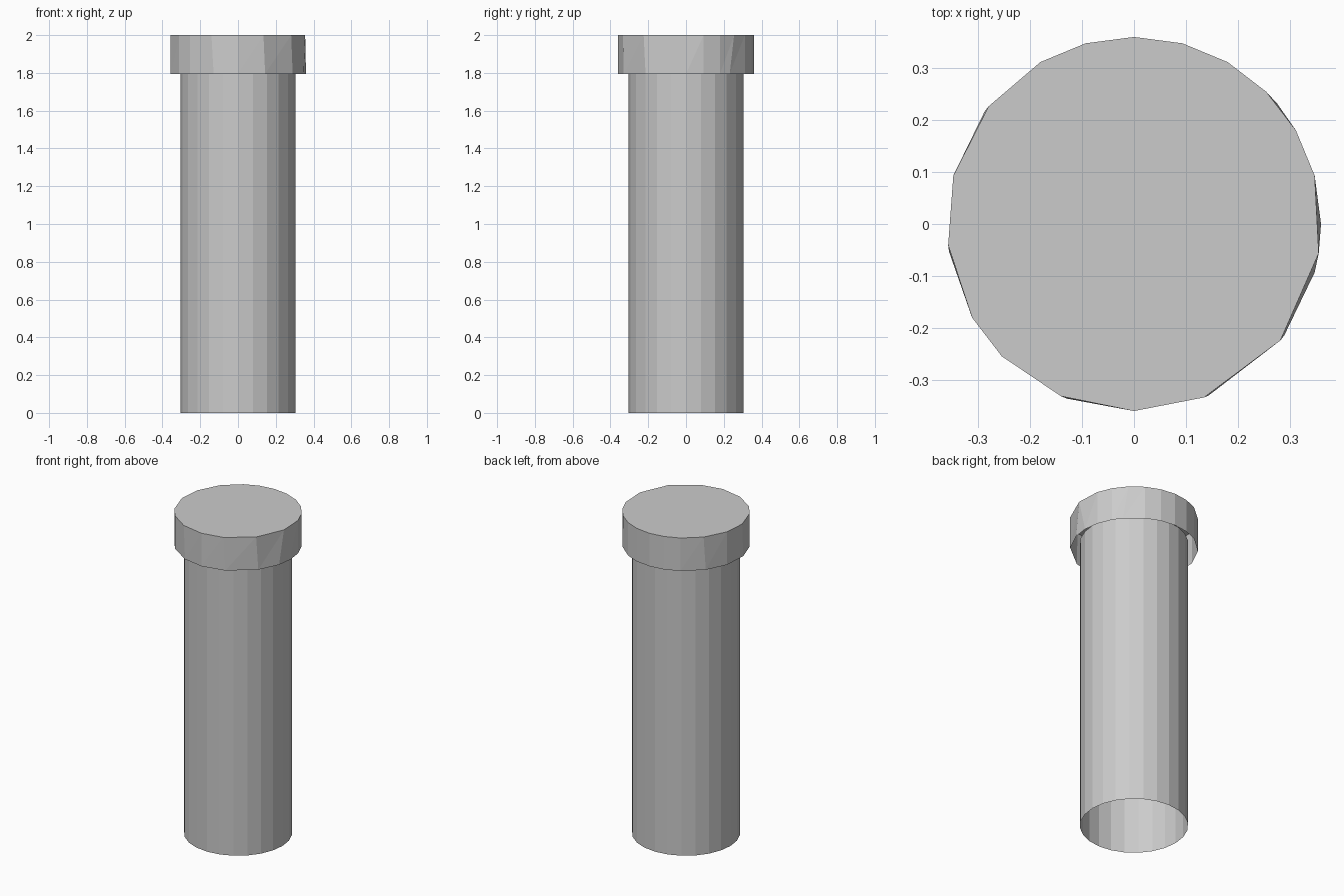
import bpy, bmesh
from math import radians, sin, cos

if "Cube" in bpy.data.objects:
    bpy.data.objects.remove(bpy.data.objects["Cube"])


def finish(bm, name):
    bmesh.ops.remove_doubles(bm, verts=bm.verts, dist=0.0005)
    bmesh.ops.recalc_face_normals(bm, faces=bm.faces)
    mesh = bpy.data.meshes.new(name)
    bm.to_mesh(mesh)
    bm.free()
    obj = bpy.data.objects.new(name, mesh)
    bpy.context.collection.objects.link(obj)
    return obj


def ring(bm, radius, z, angles):
    return [bm.verts.new((radius * cos(radians(a)), radius * sin(radians(a)), z))
            for a in angles]


def wall(bm, low, high):
    n = len(low)
    for i in range(n):
        j = (i + 1) % n
        # split into triangles so uneven facets stay flat
        bm.faces.new((low[i], low[j], high[j]))
        bm.faces.new((low[i], high[j], high[i]))


# Shaft: open 24-sided tube reaching a little way into the cap
bm = bmesh.new()
steps = [i * 15 for i in range(24)]
wall(bm, ring(bm, 0.305, 0, steps), ring(bm, 0.305, 1.84, steps))
finish(bm, "shaft")

# Cap: irregular low-poly cup, closed above and open below
top_angles = [-255, -240, -219, -195, -173.5, -150, -135, -113, -90,
              -68, -38.5, -9, -9, 15, 30, 45, 60, 75, 90]
low_angles = [-255, -240, -217, -195, -171.5, -150, -135, -111, -90,
              -66.5, -36.5, -15, 0, 15, 30, 40, 60, 75, 90]
bm = bmesh.new()
low = ring(bm, 0.36, 1.795, low_angles)
high = ring(bm, 0.36, 2.0, top_angles)
wall(bm, low, high)
bmesh.ops.remove_doubles(bm, verts=bm.verts, dist=0.0005)
rim = [e for e in bm.edges if e.is_boundary and all(v.co.z > 1.9 for v in e.verts)]
bmesh.ops.contextual_create(bm, geom=rim)
finish(bm, "cap")
